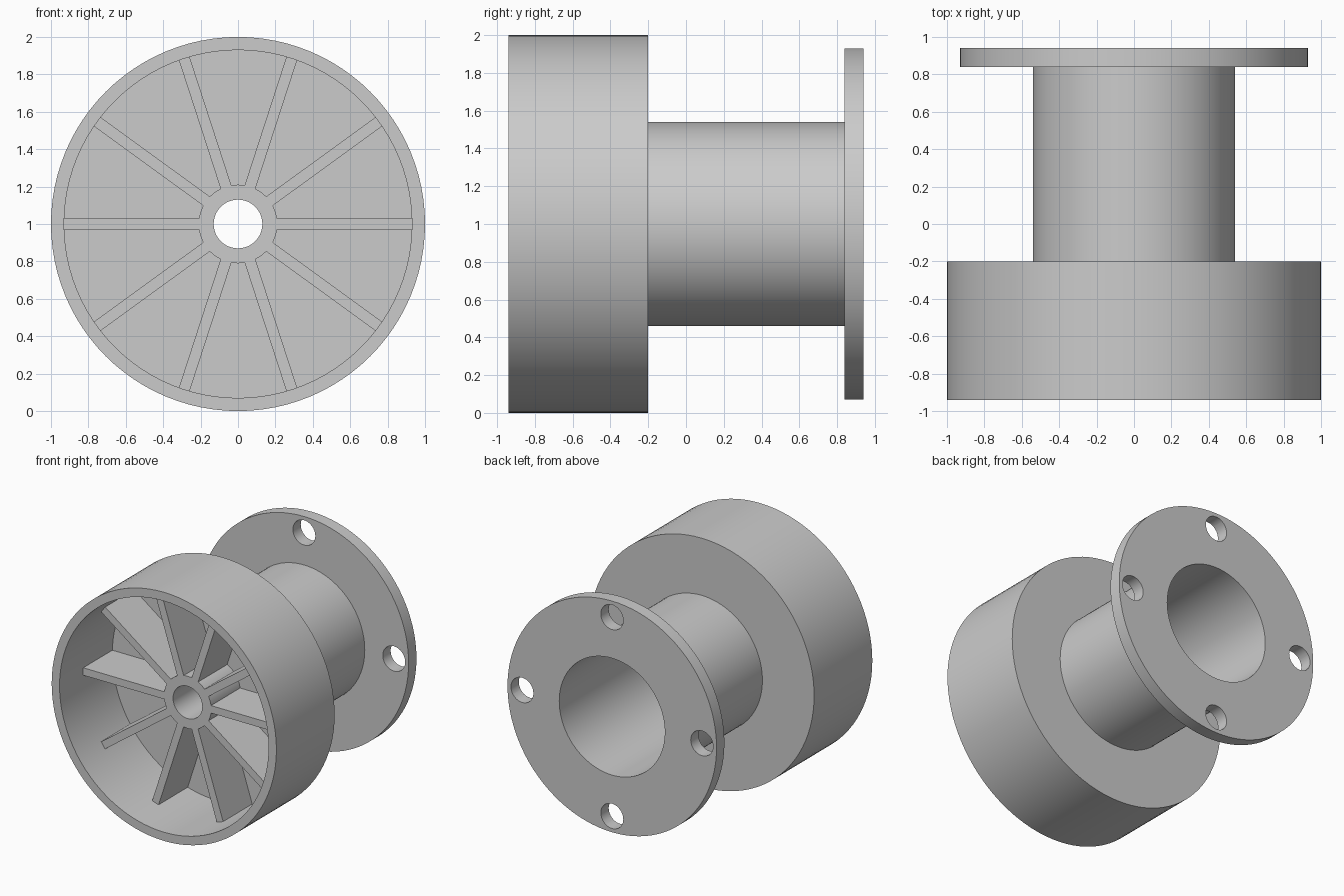
import bpy, bmesh, math
from mathutils import Matrix

if "Cube" in bpy.data.objects:
    bpy.data.objects.remove(bpy.data.objects["Cube"], do_unlink=True)

grey = bpy.data.materials.new("light_grey")
grey.use_nodes = True
grey.diffuse_color = (0.6, 0.6, 0.6, 1)
grey.node_tree.nodes["Principled BSDF"].inputs["Base Color"].default_value = (0.6, 0.6, 0.6, 1)

AXIS_Z = 1.0
SEGMENTS = 96
FRONT, PLATE, STEP, FLANGE, BACK = -0.94, -0.27, -0.20, 0.84, 0.94
BLADE_FRONT = -0.64


def make_object(name, bm):
    bmesh.ops.recalc_face_normals(bm, faces=bm.faces)
    mesh = bpy.data.meshes.new(name)
    bm.to_mesh(mesh)
    bm.free()
    mesh.materials.append(grey)
    obj = bpy.data.objects.new(name, mesh)
    bpy.context.collection.objects.link(obj)
    return obj


def smooth(obj):
    bpy.ops.object.select_all(action="DESELECT")
    obj.select_set(True)
    bpy.context.view_layer.objects.active = obj
    bpy.ops.object.shade_smooth_by_angle(angle=math.radians(30))


def lathe(name, profile):
    """Turn a closed (radius, y) profile around the horizontal axis."""
    bm = bmesh.new()
    rings = []
    for i in range(SEGMENTS):
        a = math.tau * i / SEGMENTS
        rings.append([bm.verts.new((r * math.cos(a), y, AXIS_Z + r * math.sin(a)))
                      for r, y in profile])
    n = len(profile)
    for i, ring in enumerate(rings):
        after = rings[(i + 1) % SEGMENTS]
        for j in range(n):
            k = (j + 1) % n
            bm.faces.new((ring[j], ring[k], after[k], after[j]))
    return make_object(name, bm)


def tube(name, inner, outer, y0, y1):
    return lathe(name, [(inner, y0), (outer, y0), (outer, y1), (inner, y1)])


# Open drum with a back plate, outlet pipe and impeller hub
drum = lathe("drum_housing", [(0.93, FRONT), (1.0, FRONT), (1.0, STEP),
                              (0.13, STEP), (0.13, PLATE), (0.93, PLATE)])
pipe = tube("outlet_pipe", 0.47, 0.54, STEP, FLANGE)
hub = tube("impeller_hub", 0.13, 0.21, BLADE_FRONT, PLATE)

# Flange with four bolt holes
flange = tube("mounting_flange", 0.47, 0.93, FLANGE, BACK)
bm = bmesh.new()
for i in range(4):
    a = math.tau * i / 4
    place = Matrix.Translation((0.8 * math.cos(a), (FLANGE + BACK) / 2, AXIS_Z + 0.8 * math.sin(a)))
    bmesh.ops.create_cone(bm, cap_ends=True, segments=32, radius1=0.1, radius2=0.1, depth=0.3,
                          matrix=place @ Matrix.Rotation(math.pi / 2, 4, "X"))
cutter = make_object("bolt_hole_cutter", bm)
cutter.hide_render = True
cut = flange.modifiers.new("bolt_holes", "BOOLEAN")
cut.operation = "DIFFERENCE"
cut.solver = "EXACT"
cut.object = cutter
bpy.context.view_layer.objects.active = flange
bpy.ops.object.modifier_apply(modifier=cut.name)
bpy.data.objects.remove(cutter, do_unlink=True)

for part in (drum, pipe, hub, flange):
    smooth(part)

# Ten straight radial blades
bm = bmesh.new()
inner, outer = 0.195, 0.93
for i in range(10):
    turn = Matrix.Translation((0, 0, AXIS_Z)) @ Matrix.Rotation(math.tau * i / 10, 4, "Y")
    shift = Matrix.Translation(((inner + outer) / 2, (BLADE_FRONT + PLATE) / 2, 0))
    size = Matrix.Diagonal((outer - inner, PLATE - BLADE_FRONT, 0.06, 1))
    bmesh.ops.create_cube(bm, size=1, matrix=turn @ shift @ size)
make_object("impeller_blades", bm)
